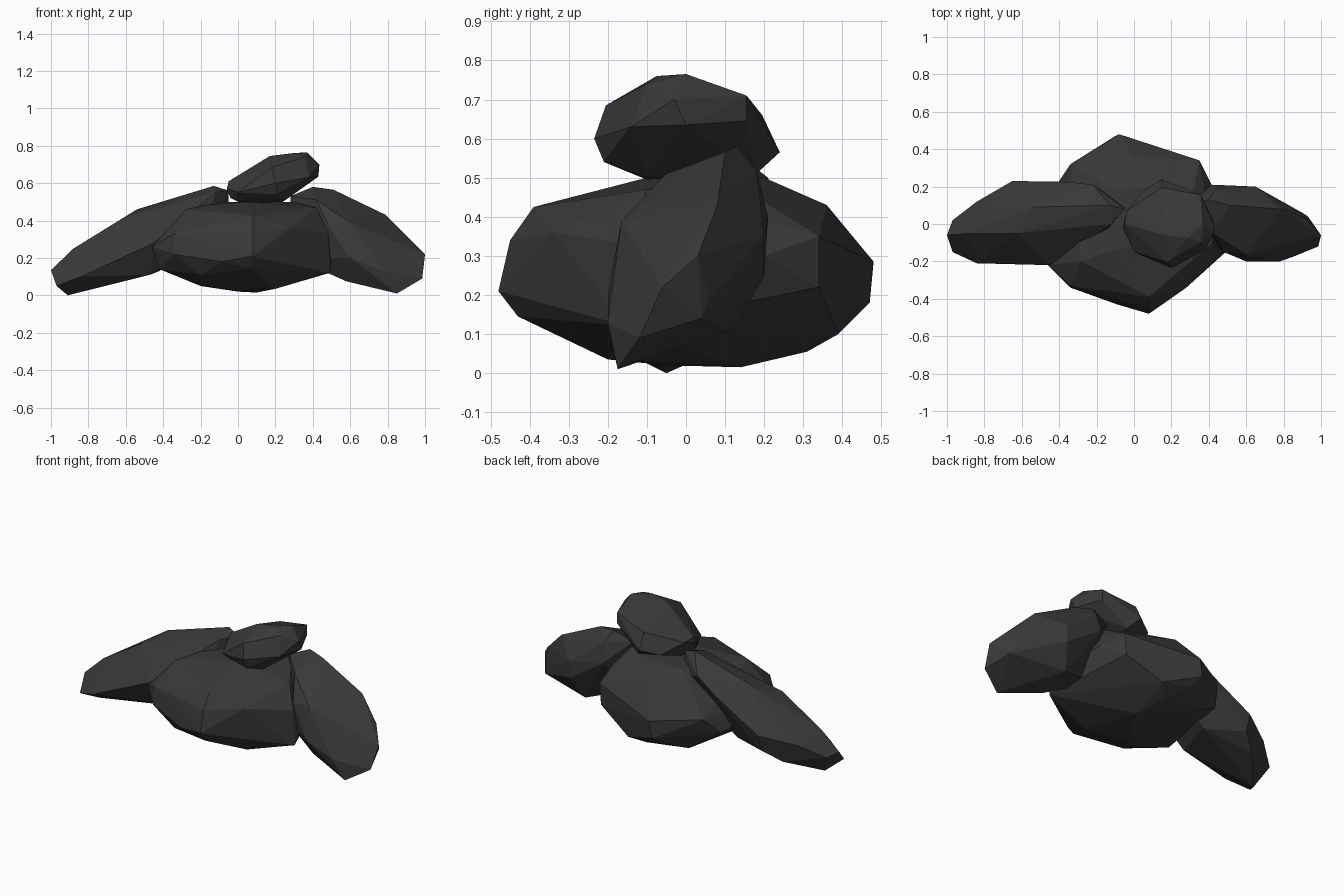
import bpy, bmesh, math

# one dark stone colour
stone = bpy.data.materials.new("dark stone")
stone.diffuse_color = (0.04, 0.04, 0.04, 1)


def rock(name, corners):
    """Faceted boulder: the convex hull of a few corner points."""
    bm = bmesh.new()
    for c in corners:
        bm.verts.new(c)
    bmesh.ops.convex_hull(bm, input=bm.verts[:])
    loose = [v for v in bm.verts if not v.link_faces]
    bmesh.ops.delete(bm, geom=loose, context='VERTS')
    # merge nearly flat triangles into broad facets
    bmesh.ops.dissolve_limit(bm, angle_limit=math.radians(4),
                             verts=bm.verts[:], edges=bm.edges[:])
    bmesh.ops.recalc_face_normals(bm, faces=bm.faces[:])
    mesh = bpy.data.meshes.new(name)
    bm.to_mesh(mesh)
    bm.free()
    mesh.materials.append(stone)
    bpy.context.collection.objects.link(bpy.data.objects.new(name, mesh))


# broad boulder in the middle
rock("middle_rock", [
    (-.46, -.22, .26), (-.42, -.20, .14), (-.34, -.34, .22), (-.34, -.33, .33),
    (-.09, -.43, .18), (.08, -.48, .21), (.08, -.45, .34), (.08, -.43, .145),
    (-.20, -.33, .11), (.08, -.39, .425), (.28, -.34, .36), (.48, -.15, .33),
    (.49, -.15, .12), (.51, -.08, .25), (.20, -.20, .035), (-.28, -.20, .46),
    (-.15, -.15, .485), (.05, -.10, .50), (.30, .10, .50), (.42, -.10, .47),
    (.42, .20, .30), (.35, .34, .35), (.34, .34, .22), (-.08, .48, .285),
    (-.10, .47, .18), (-.05, .41, .12), (.12, .39, .10), (-.23, .30, .09),
    (-.34, .32, .30), (-.40, .23, .20), (0, .36, .43), (.05, .31, .055),
    (.10, .14, .015), (0, -.05, .02), (-.20, -.18, .05), (-.10, .18, .50),
    (.10, .20, .50)])

# long slab leaning on the left
rock("left_rock", [
    (-1, -.06, .135), (-.97, -.15, .05), (-.97, .02, .12), (-.91, -.05, 0),
    (-.84, -.21, .10), (-.88, -.05, .25), (-.84, .12, .20), (-.65, .23, .25),
    (-.54, .09, .46), (-.62, -.05, .41), (-.45, -.22, .28), (-.47, -.13, .11),
    (-.35, .225, .42), (-.22, .21, .50), (-.13, .10, .585), (-.05, .08, .56),
    (-.12, 0, .55), (-.05, .10, .40), (-.42, .10, .13), (-.20, -.10, .30),
    (-.65, .20, .15), (-.75, .13, .08)])

# slab leaning on the right
rock("right_rock", [
    (1, -.06, .22), (.985, -.12, .09), (.85, -.175, .01), (.92, .03, .30),
    (.90, .06, .19), (.93, .04, .14), (.79, .08, .43), (.78, -.20, .13),
    (.60, -.20, .20), (.48, -.15, .38), (.58, -.10, .075), (.65, .20, .25),
    (.65, .20, .35), (.42, .21, .40), (.43, .18, .52), (.51, .10, .565),
    (.40, .13, .58), (.28, .10, .53), (.42, -.05, .51), (.60, -.165, .39),
    (.60, .12, .11), (.30, 0, .20)])

# small tilted stone on top
rock("top_rock", [
    (-.06, -.02, .57), (-.05, 0, .61), (-.04, .07, .60), (0, -.15, .55),
    (-.04, -.03, .52), (-.01, -.09, .505), (.20, -.235, .60),
    (.18, -.205, .685), (.21, -.21, .54), (.38, -.14, .63), (.36, -.10, .74),
    (.17, -.06, .745), (.29, -.075, .76), (.37, 0, .765), (.435, -.03, .70),
    (.43, 0, .635), (.36, .155, .645), (.36, .155, .71), (.15, .195, .66),
    (.15, .24, .565), (.05, .18, .54), (.20, .18, .51), (.10, -.10, .495),
    (0, .05, .50), (.24, -.10, .50)])
